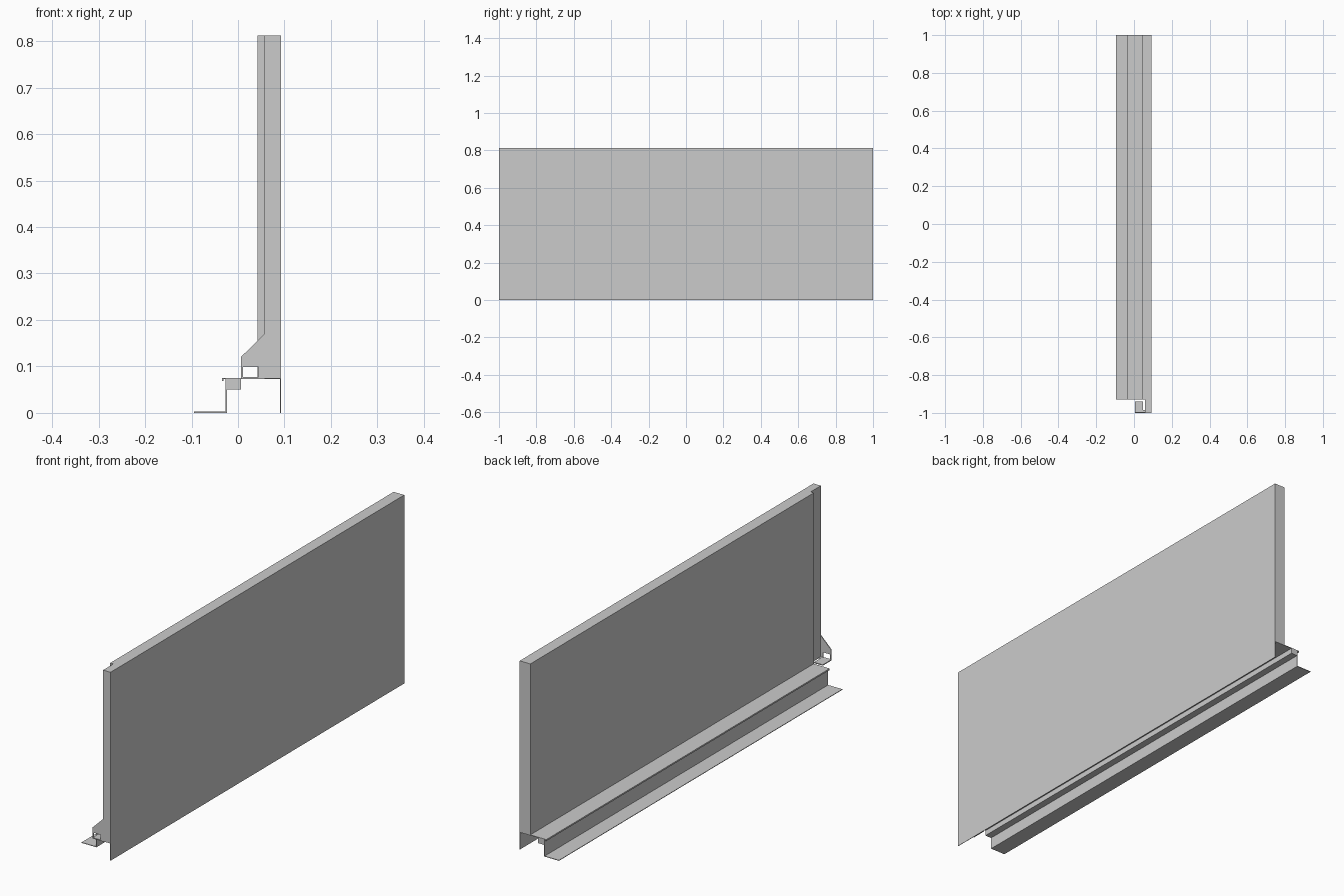
import bpy, bmesh
from mathutils import Vector

if "Cube" in bpy.data.objects:
    bpy.data.objects.remove(bpy.data.objects["Cube"])


def prism(name, pts, axis, lo, hi):
    """Extrude a flat outline along y (points are x,z) or z (points are x,y)."""
    def place(p, t):
        return (p[0], t, p[1]) if axis == 'Y' else (p[0], p[1], t)
    bm = bmesh.new()
    face = bm.faces.new([bm.verts.new(place(p, lo)) for p in pts])
    ext = bmesh.ops.extrude_face_region(bm, geom=[face])
    verts = [g for g in ext['geom'] if isinstance(g, bmesh.types.BMVert)]
    step = Vector((0, hi - lo, 0)) if axis == 'Y' else Vector((0, 0, hi - lo))
    bmesh.ops.translate(bm, verts=verts, vec=step)
    bmesh.ops.recalc_face_normals(bm, faces=bm.faces)
    me = bpy.data.meshes.new(name)
    bm.to_mesh(me)
    bm.free()
    ob = bpy.data.objects.new(name, me)
    bpy.context.collection.objects.link(ob)
    return ob


def rect(x0, x1, b0, b1):
    return [(x0, b0), (x1, b0), (x1, b1), (x0, b1)]


TOP = 0.812      # panel top
DECK = 0.074     # panel underside
END = -0.93      # near end of the base rail

# Upright panel core, stepped back at the near end
prism("panel_core", [(0.057, -1), (0.0925, -1), (0.0925, 1), (0.042, 1),
                     (0.042, END), (0.057, END)], 'Z', DECK, TOP)

# Front skin hanging down to the floor
prism("skirt_sheet", rect(0.0905, 0.0925, 0, DECK), 'Y', -1, 1)

# Bent base rail: floor flange, riser, deck with small lip
prism("base_rail", [(-0.0945, 0), (-0.024, 0), (-0.024, 0.073), (0.0905, 0.073),
                    (0.0905, 0.0755), (-0.034, 0.0755), (-0.034, 0.069),
                    (-0.0315, 0.069), (-0.0315, 0.073), (-0.0265, 0.073),
                    (-0.0265, 0.0025), (-0.0945, 0.0025)], 'Y', END, 1)

# Stiffener bar under the deck
prism("stiffener_bar", rect(-0.024, 0.006, 0.05, 0.073), 'Y', END, 1)

# Gusset plate at the near end, a slit outline around its window
prism("gusset_plate", [(0.057, 0.073), (0.057, 0.17), (0.006, 0.12), (0.006, 0.073),
                       (0.011, 0.073), (0.011, 0.099), (0.044, 0.099),
                       (0.044, 0.073)], 'Y', -1, -0.996)

# Foot tab bent back below the window
prism("foot_tab", rect(0.006, 0.048, 0.073, 0.077), 'Y', -1, -0.94)
prism("foot_tab_link", rect(0.044, 0.057, 0.073, 0.077), 'Y', -1, -0.985)
